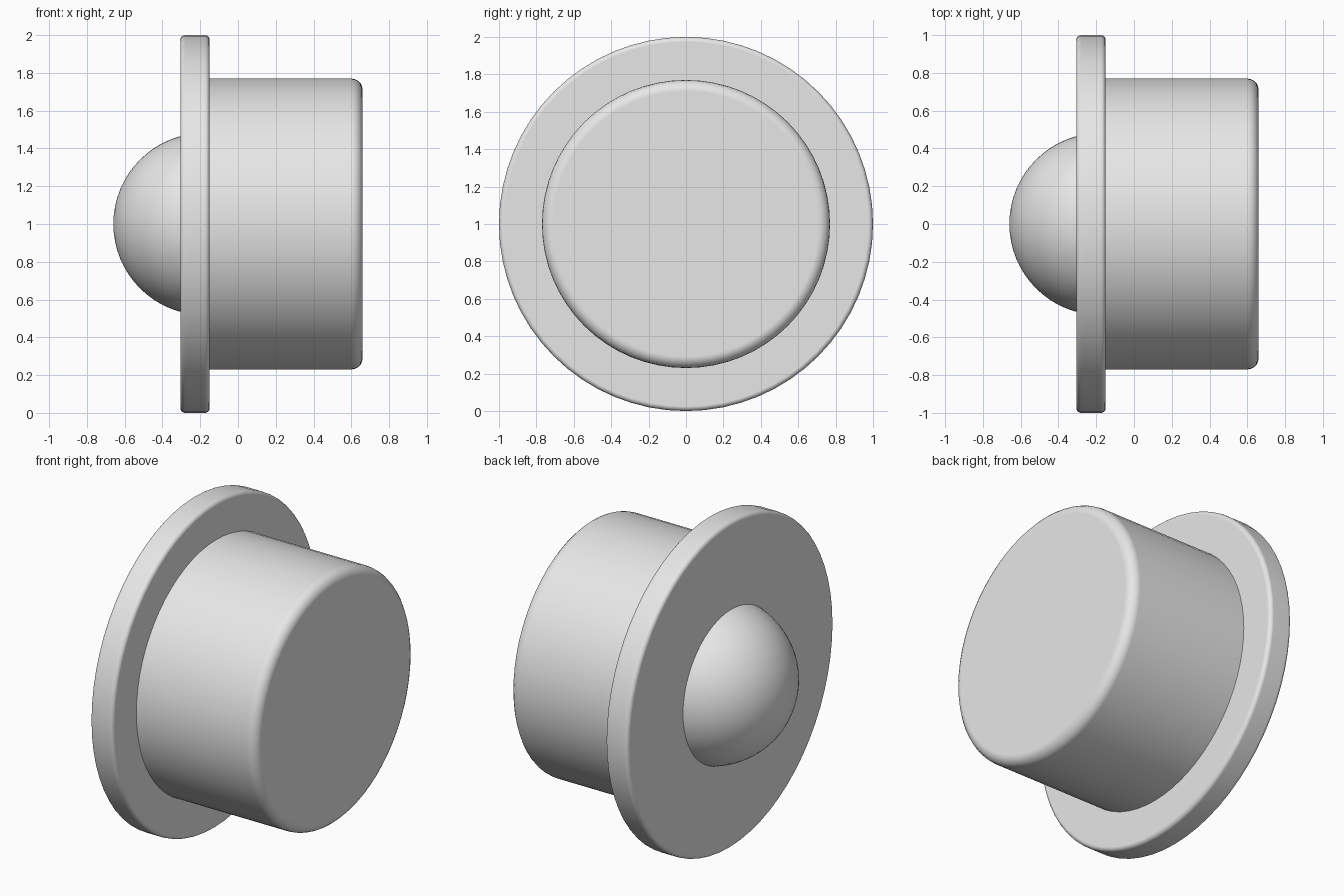
import bpy, bmesh
from math import pi, radians
from mathutils import Matrix

cube = bpy.data.objects.get("Cube")
if cube:
    bpy.data.objects.remove(cube, do_unlink=True)

grey = bpy.data.materials.new("light_grey")
grey.use_nodes = True
grey.diffuse_color = (0.8, 0.8, 0.8, 1)
grey.node_tree.nodes["Principled BSDF"].inputs["Base Color"].default_value = (0.8, 0.8, 0.8, 1)


def add_part(name, bm, x):
    """Turn a z-axis mesh onto the x axis, place it and shade it."""
    bm.transform(Matrix.Translation((x, 0, 1)) @ Matrix.Rotation(pi / 2, 4, 'Y'))
    mesh = bpy.data.meshes.new(name)
    bm.to_mesh(mesh)
    bm.free()
    mesh.materials.append(grey)
    obj = bpy.data.objects.new(name, mesh)
    bpy.context.collection.objects.link(obj)
    bpy.ops.object.select_all(action='DESELECT')
    obj.select_set(True)
    bpy.context.view_layer.objects.active = obj
    bpy.ops.object.shade_smooth_by_angle(angle=radians(35))
    return obj


def disc(name, radius, x0, x1, round_both, bevel):
    """Cylinder along x with rounded rims."""
    bm = bmesh.new()
    bmesh.ops.create_cone(bm, cap_ends=True, segments=64, radius1=radius,
                          radius2=radius, depth=x1 - x0)
    rims = [e for e in bm.edges
            if abs(e.verts[0].co.z - e.verts[1].co.z) < 0.001
            and (round_both or e.verts[0].co.z > 0)]
    bmesh.ops.bevel(bm, geom=rims, offset=bevel, segments=5, profile=0.5,
                    affect='EDGES')
    obj = add_part(name, bm, (x0 + x1) / 2)
    # Keep the caps flat next to the rounded rims
    mod = obj.modifiers.new("flat_caps", 'WEIGHTED_NORMAL')
    mod.keep_sharp = True


# Wide flange and the cup behind it
disc("flange", 1.0, -0.305, -0.15, True, 0.025)
disc("housing", 0.77, -0.2, 0.66, False, 0.06)

# Ball seated in the flange
bm = bmesh.new()
bmesh.ops.create_uvsphere(bm, u_segments=64, v_segments=32, radius=0.482)
add_part("ball", bm, -0.178)
